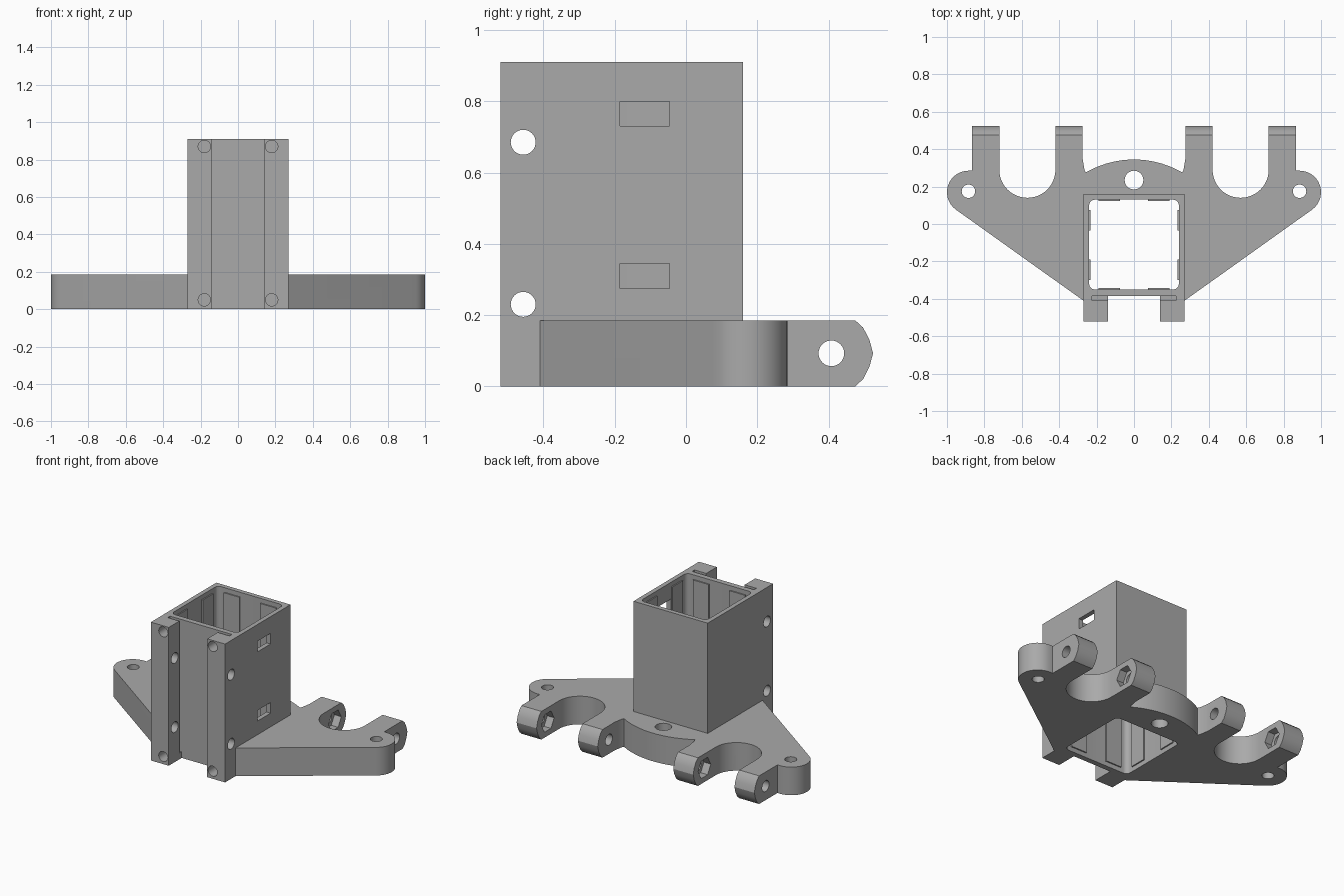
import bpy, bmesh, math
from mathutils import Matrix, Vector

cube = bpy.data.objects.get("Cube")
if cube:
    bpy.data.objects.remove(cube, do_unlink=True)

grey = bpy.data.materials.new("plain grey")
grey.use_nodes = True
GREY = (0.4, 0.4, 0.4, 1)
grey.diffuse_color = GREY
grey.node_tree.nodes["Principled BSDF"].inputs["Base Color"].default_value = GREY

H = 0.91      # column height
T = 0.185     # base plate thickness


def finish(name, bm):
    bmesh.ops.recalc_face_normals(bm, faces=bm.faces)
    mesh = bpy.data.meshes.new(name)
    bm.to_mesh(mesh)
    bm.free()
    mesh.materials.append(grey)
    ob = bpy.data.objects.new(name, mesh)
    bpy.context.collection.objects.link(ob)
    return ob


def prism(name, points, lo, hi):
    """Extrude an xy outline from z = lo to z = hi."""
    bm = bmesh.new()
    face = bm.faces.new([bm.verts.new((x, y, lo)) for x, y in points])
    new = bmesh.ops.extrude_face_region(bm, geom=[face])["geom"]
    bmesh.ops.translate(bm, vec=(0, 0, hi - lo),
                        verts=[v for v in new if isinstance(v, bmesh.types.BMVert)])
    return finish(name, bm)


def box(name, x, y, z):
    return prism(name, [(x[0], y[0]), (x[1], y[0]), (x[1], y[1]), (x[0], y[1])], *z)


def rod(name, centre, axis, radius, length, sides=32):
    bm = bmesh.new()
    turn = Vector((0, 0, 1)).rotation_difference(Vector(axis)).to_matrix().to_4x4()
    bmesh.ops.create_cone(bm, cap_ends=True, segments=sides, radius1=radius, radius2=radius,
                          depth=length, matrix=Matrix.Translation(centre) @ turn)
    return finish(name, bm)


def arc(cx, cy, r, start, end, n):
    steps = [math.radians(start + (end - start) * i / n) for i in range(n + 1)]
    return [(cx + r * math.cos(a), cy + r * math.sin(a)) for a in steps]


def boolean(ob, others, operation="DIFFERENCE"):
    for other in others:
        mod = ob.modifiers.new(operation.title(), "BOOLEAN")
        mod.operation = operation
        mod.solver = "EXACT"
        mod.object = other
    bpy.context.view_layer.update()
    depsgraph = bpy.context.evaluated_depsgraph_get()
    mesh = bpy.data.meshes.new_from_object(ob.evaluated_get(depsgraph))
    ob.modifiers.clear()
    ob.data = mesh
    for other in others:
        bpy.data.objects.remove(other, do_unlink=True)


def smooth(ob):
    bpy.ops.object.select_all(action="DESELECT")
    ob.select_set(True)
    bpy.context.view_layer.objects.active = ob
    bpy.ops.object.shade_smooth_by_angle(angle=math.radians(25))


# Base plate outline: right half, then mirrored
half = arc(0, -0.17, 0.515, 87, 60, 6)
half += [(0.265, 0.29), (0.275, 0.35), (0.275, 0.525), (0.42, 0.525)]
half += arc(0.57, 0.29, 0.15, 180, 360, 24)
half += [(0.72, 0.525), (0.865, 0.525), (0.865, 0.285)]
half += arc(0.885, 0.17, 0.115, 90, -55, 14)
half += [(0.27, -0.41)]
outline = half + [(-x, y) for x, y in reversed(half)]
base_plate = prism("base_plate", outline, 0, T)

# Rounded finger ends: keep only what lies inside a side profile
mid = T / 2
side = [(-0.6, T), (0.475, T), (0.497, 0.165), (0.515, 0.13), (0.525, mid),
        (0.515, T - 0.13), (0.497, T - 0.165), (0.475, 0), (-0.6, 0)]
keeper = prism("finger_profile", side, -1.1, 1.1)
keeper.data.transform(Matrix(((0, 0, 1, 0), (1, 0, 0, 0), (0, 1, 0, 0), (0, 0, 0, 1))))
boolean(base_plate, [keeper], "INTERSECT")

# Plate bolt holes, hinge holes and hexagonal nut pockets facing the gaps
cutters = [rod("hole", (0, 0.235, mid), (0, 0, 1), 0.05, 0.4),
           box("column_space", (-0.25, 0.25), (-0.5, 0.145), (-0.1, 0.3))]
for s in (-1, 1):
    cutters.append(rod("hole", (s * 0.885, 0.175, mid), (0, 0, 1), 0.036, 0.4))
    cutters.append(rod("hinge_hole", (s * 0.57, 0.408, mid), (1, 0, 0), 0.036, 0.7))
    cutters.append(rod("nut_pocket", (s * 0.57, 0.408, mid), (1, 0, 0), 0.066, 0.4, 6))
boolean(base_plate, cutters)

# Square column with clamp flanges on its front
column = box("column", (-0.27, 0.27), (-0.52, 0.16), (0, H))
bore = []
for cx, cy, a in ((0.21, 0.1, 0), (-0.21, 0.1, 90), (-0.21, -0.32, 180), (0.21, -0.32, 270)):
    bore += arc(cx, cy, 0.03, a, a + 90, 5)
cutters = [prism("bore", bore, -0.1, 1),
           box("front_gap", (-0.14, 0.14), (-0.6, -0.385), (-0.1, 1)),
           box("panel_slot", (-0.225, 0.225), (-0.41, -0.385), (0.04, 1))]
for z in (0.31, 0.765):
    cutters.append(box("window", (0.2, 0.3), (-0.185, -0.047), (z - 0.035, z + 0.035)))
for z in (0.23, 0.685):
    cutters.append(rod("cross_hole", (0, -0.457, z), (1, 0, 0), 0.035, 0.7))
for s in (-1, 1):
    for z in (0.05, 0.87):
        cutters.append(rod("front_hole", (s * 0.18, -0.5, z), (0, 1, 0), 0.033, 0.15))
boolean(column, cutters)

# Guide ribs inside the bore
for s in (-1, 1):
    label = "left" if s > 0 else "right"
    for end, y in (("front", (-0.352, -0.342)), ("back", (0.122, 0.132))):
        box(f"{label}_{end}_rib", sorted((s * 0.075, s * 0.19)), y, (0.03, H - 0.03))
    for end, y in (("front", (-0.3, -0.19)), ("back", (-0.035, 0.075))):
        box(f"{label}_side_{end}_rib", sorted((s * 0.232, s * 0.242)), y, (0.03, H - 0.03))

smooth(base_plate)
smooth(column)
